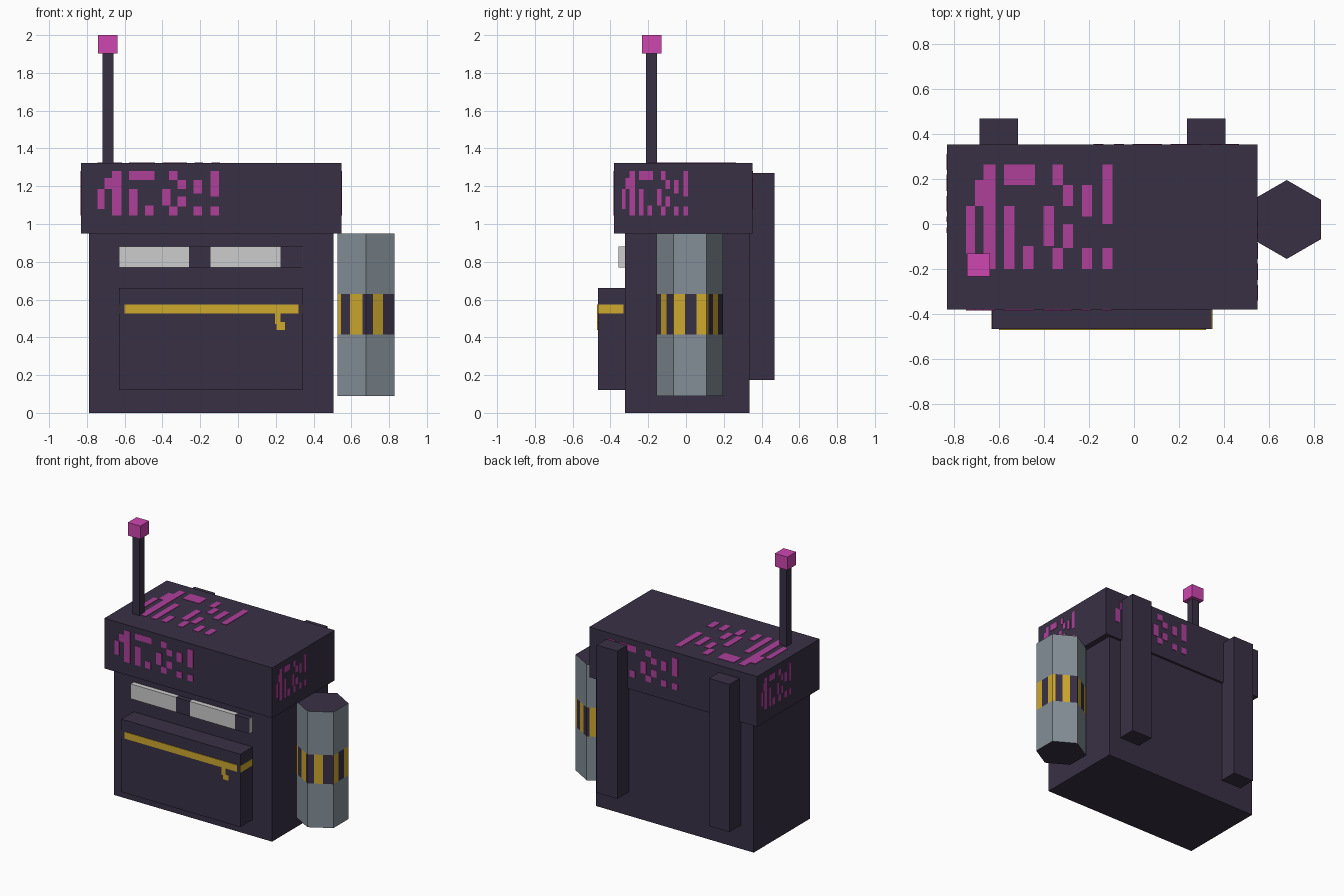
import bpy, bmesh, math

if "Cube" in bpy.data.objects:
    bpy.data.objects.remove(bpy.data.objects["Cube"])


def material(name, r, g, b):
    lin = [((c / 255 + 0.055) / 1.055) ** 2.4 for c in (r, g, b)]
    m = bpy.data.materials.new(name)
    m.diffuse_color = (*lin, 1)
    m.use_nodes = True
    m.node_tree.nodes["Principled BSDF"].inputs["Base Color"].default_value = m.diffuse_color
    return m


DARK = material("dark purple cloth", 57, 48, 69)
PINK = material("bright pink", 206, 70, 176)
PAINT = material("pink paint", 174, 64, 154)
WHITE = material("pale grey", 204, 204, 204)
GOLD = material("gold", 205, 168, 47)
GREY = material("blue grey", 132, 143, 151)


def finish(name, bm, *mats):
    me = bpy.data.meshes.new(name)
    bm.to_mesh(me)
    bm.free()
    ob = bpy.data.objects.new(name, me)
    bpy.context.collection.objects.link(ob)
    for m in mats:
        me.materials.append(m)
    return ob


def boxes(name, mat, *bounds):
    """One object made of boxes given as (x0, x1, y0, y1, z0, z1)."""
    bm = bmesh.new()
    for b in bounds:
        lo, hi = b[0::2], b[1::2]
        for v in bmesh.ops.create_cube(bm, size=1)["verts"]:
            v.co = [lo[i] + (v.co[i] + 0.5) * (hi[i] - lo[i]) for i in range(3)]
    return finish(name, bm, mat)


# Main bag, lid and front pocket
boxes("bag_body", DARK, (-0.79, 0.505, -0.322, 0.335, 0, 0.95))
boxes("bag_lid", DARK, (-0.83, 0.547, -0.38, 0.352, 0.95, 1.322))
boxes("front_pocket", DARK, (-0.63, 0.345, -0.466, -0.32, 0.12, 0.66))

# Shoulder straps on the back
for side, x in (("left", -0.6), ("right", 0.32)):
    boxes(side + "_shoulder_strap", DARK, (x - 0.085, x + 0.085, 0.33, 0.468, 0.175, 1.27))

# Antenna
boxes("antenna_rod", DARK, (-0.717, -0.66, -0.211, -0.154, 1.32, 1.905))
boxes("antenna_tip", PINK, (-0.74, -0.638, -0.233, -0.131, 1.903, 2.0))

# Narrow panel with two pale segments
boxes("panel_dark", DARK, (-0.26, -0.145, -0.358, -0.32, 0.77, 0.88),
      (0.225, 0.342, -0.358, -0.32, 0.77, 0.88))
boxes("panel_pale", WHITE, (-0.63, -0.26, -0.358, -0.32, 0.77, 0.88),
      (-0.145, 0.225, -0.358, -0.32, 0.77, 0.88),
      (0.342, 0.345, -0.358, -0.32, 0.77, 0.88))

# Gold zip around the pocket, with its pull
boxes("pocket_zip", GOLD, (-0.6, 0.32, -0.47, -0.464, 0.525, 0.575),
      (0.343, 0.348, -0.466, -0.33, 0.525, 0.575),
      (-0.633, -0.628, -0.466, -0.33, 0.525, 0.575),
      (0.195, 0.225, -0.47, -0.464, 0.47, 0.53),
      (0.205, 0.25, -0.47, -0.464, 0.44, 0.48))

# Abstract paint dabs on the lid: (u0, u1, v0, v1) in a unit square
DABS = [(.12, .20, 0, 1), (0, .06, .15, .6), (.06, .12, .6, .85), (.26, .47, .8, 1),
        (.26, .33, 0, .6), (.39, .46, 0, .22), (.59, .66, .8, 1), (.66, .73, .6, .8),
        (.53, .60, .22, .6), (.66, .73, .2, .43), (.59, .66, 0, .2), (.93, 1, .43, 1),
        (.79, .86, .5, .8), (.79, .86, 0, .2), (.93, 1, 0, .2)]


def dabs(side, place):
    boxes(side + "_paint_dabs", PAINT, *[place(*d) for d in DABS])


def span(a, b, s, t):
    return tuple(sorted((a + (b - a) * s, a + (b - a) * t)))


T = 0.003
dabs("top", lambda a, b, c, d: (*span(-.745, -.095, a, b), *span(-.2, .265, c, d), 1.32, 1.322 + T))
dabs("front", lambda a, b, c, d: (*span(-.745, -.10, a, b), -.38 - T, -.378, *span(1.045, 1.28, c, d)))
dabs("back", lambda a, b, c, d: (*span(.465, -.18, a, b), .35, .352 + T, *span(1.045, 1.28, c, d)))
dabs("right", lambda a, b, c, d: (.545, .547 + T, *span(-.34, .01, a, b), *span(1.045, 1.28, c, d)))
dabs("left", lambda a, b, c, d: (-.83 - T, -.828, *span(.31, -.04, a, b), *span(1.045, 1.28, c, d)))

# Six-sided canister with a striped band; stripe edges are counted in faces around it
EDGES = [.13, .44, .87, 1.25, 1.6, 2, 2.36, 2.71, 3.12, 3.4, 3.7, 4.1, 4.45, 4.8, 5.2, 5.6]


def rim(u):
    i, f = int(u), u % 1
    a, b = (math.radians(210 + 60 * k) for k in (i, i + 1))
    return (0.678 + 0.175 * (math.cos(a) * (1 - f) + math.cos(b) * f),
            0.02 + 0.175 * (math.sin(a) * (1 - f) + math.sin(b) * f))


bm = bmesh.new()
us = sorted(set(range(6)) | set(EDGES))
rings = [[bm.verts.new((*rim(u), z)) for u in us] for z in (0.09, 0.415, 0.63, 0.95)]
for r in range(3):
    for i, u in enumerate(us):
        j = (i + 1) % len(us)
        f = bm.faces.new((rings[r][i], rings[r][j], rings[r + 1][j], rings[r + 1][i]))
        if r == 1:
            f.material_index = 1 + sum(e <= u for e in EDGES) % 2
bm.faces.new(rings[3]).material_index = 2
bm.faces.new(rings[0][::-1]).material_index = 2
finish("side_canister", bm, GREY, GOLD, DARK)
